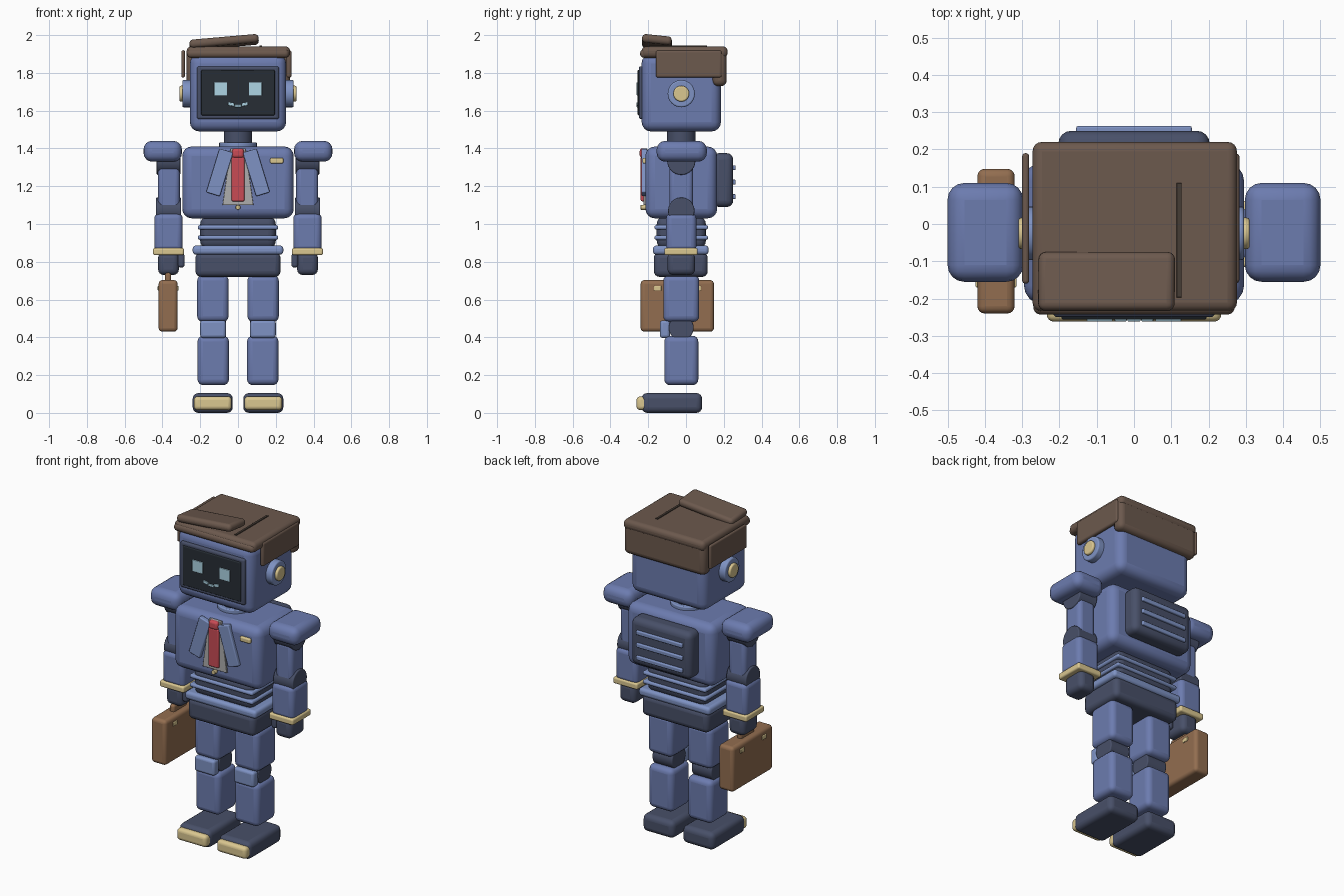
import bpy, bmesh, math
from mathutils import Matrix

if "Cube" in bpy.data.objects:
    bpy.data.objects.remove(bpy.data.objects["Cube"])


def material(name, r, g, b):
    m = bpy.data.materials.new(name)
    m.diffuse_color = (r, g, b, 1)
    m.use_nodes = True
    m.node_tree.nodes["Principled BSDF"].inputs["Base Color"].default_value = m.diffuse_color
    return m


BLUE = material("blue", .15, .20, .43)
LIGHT = material("light_blue", .21, .29, .55)
DARK = material("dark_blue", .065, .08, .14)
HAIR = material("dark_brown", .15, .10, .075)
PART = material("parting_brown", .06, .045, .035)
CASE = material("tan_brown", .29, .155, .08)
GOLD = material("gold", .70, .57, .28)
RED = material("red", .58, .07, .09)
SHIRT = material("shirt_grey", .42, .42, .42)
SCREEN = material("screen", .02, .027, .035)
GLOW = material("glow", .42, .66, .78)


def finish(name, bm, mat, bevel, angle=40):
    me = bpy.data.meshes.new(name)
    bmesh.ops.recalc_face_normals(bm, faces=bm.faces)
    bm.to_mesh(me)
    bm.free()
    ob = bpy.data.objects.new(name, me)
    bpy.context.collection.objects.link(ob)
    me.materials.append(mat)
    for p in me.polygons:
        p.use_smooth = True
    if bevel:
        mod = ob.modifiers.new("bevel", "BEVEL")
        mod.width, mod.segments = bevel, 4
        mod.limit_method, mod.angle_limit = "ANGLE", math.radians(50)
    bpy.ops.object.select_all(action="DESELECT")
    ob.select_set(True)
    bpy.context.view_layer.objects.active = ob
    bpy.ops.object.shade_smooth_by_angle(angle=math.radians(angle))
    return ob


def box(name, x, y, z, mat, bevel=.01, rot=(0, 0, 0)):
    """Rounded box from its (min, max) range on each axis."""
    bm = bmesh.new()
    bmesh.ops.create_cube(bm, size=1)
    size = [abs(r[1] - r[0]) for r in (x, y, z)]
    bmesh.ops.scale(bm, vec=size, verts=bm.verts)
    ob = finish(name, bm, mat, min(bevel, min(size) * .48))
    ob.location = [(r[0] + r[1]) / 2 for r in (x, y, z)]
    ob.rotation_euler = [math.radians(a) for a in rot]
    return ob


def cyl(name, loc, r, depth, axis, mat, bevel=.006):
    bm = bmesh.new()
    turn = {"X": Matrix.Rotation(math.pi / 2, 4, "Y"),
            "Y": Matrix.Rotation(math.pi / 2, 4, "X"), "Z": Matrix()}[axis]
    bmesh.ops.create_cone(bm, cap_ends=True, segments=32, radius1=r, radius2=r,
                          depth=depth, matrix=turn)
    ob = finish(name, bm, mat, bevel)
    ob.location = loc
    return ob


# Head with screen face
box("head", (-.255, .255), (-.235, .185), (1.49, 1.90), BLUE, .05)
box("screen_frame", (-.217, .217), (-.25, -.22), (1.555, 1.835), DARK, .012)
box("screen", (-.195, .195), (-.256, -.24), (1.575, 1.815), SCREEN, .006)
for s, side in ((-1, "left"), (1, "right")):
    box(f"{side}_eye", (s * .092 - .035, s * .092 + .035), (-.261, -.25), (1.68, 1.75), GLOW, .003)
    box(f"{side}_smile", (s * .036 - .016, s * .036 + .016), (-.261, -.25), (1.626, 1.642), GLOW, .003,
        (0, -s * 10, 0))
    cyl(f"{side}_ear_disc", (s * .27, -.025, 1.69), .072, .05, "X", LIGHT, .008)
    cyl(f"{side}_ear_cap", (s * .295, -.025, 1.69), .042, .03, "X", GOLD, .008)
box("middle_smile", (-.018, .018), (-.261, -.25), (1.618, 1.632), GLOW, .003)

# Blocky hair
box("hair_top", (-.272, .276), (-.235, .22), (1.88, 1.94), HAIR, .025)
box("hair_fringe", (-.27, .27), (-.243, -.14), (1.88, 1.925), HAIR, .02)
box("hair_back", (-.272, .276), (.14, .215), (1.73, 1.935), HAIR, .03)
for s, side in ((-1, "left"), (1, "right")):
    box(f"{side}_hair_side", (s * .278 - .022, s * .278 + .005 - (s < 0) * .008), (-.16, .19), (1.775, 1.92), HAIR, .012)
box("hair_sweep", (-.257, .11), (-.233, -.075), (1.94, 1.985), HAIR, .02, (-6, -5, 0))
box("hair_parting", (.114, .128), (-.197, .11), (1.935, 1.945), PART, .002)

# Neck and torso
cyl("neck", (0, -.025, 1.46), .075, .12, "Z", DARK)
cyl("neck_ring", (0, -.025, 1.415), .1, .034, "Z", LIGHT)
box("torso", (-.295, .295), (-.215, .165), (1.03, 1.41), BLUE, .05)
box("back_pack", (-.203, .203), (.14, .25), (1.09, 1.375), DARK, .035)
for i, z in enumerate((1.145, 1.222, 1.298)):
    box(f"back_vent_{i + 1}", (-.155, .155), (.235, .263), (z - .013, z + .013), LIGHT, .006)

# Shirt, lapels and tie
bm = bmesh.new()
outline = ((-.082, 1.1), (.082, 1.1), (.04, 1.4), (-.04, 1.4))
face = bm.faces.new([bm.verts.new((x, -.205, z)) for x, z in outline])
ext = bmesh.ops.extrude_face_region(bm, geom=[face])["geom"]
bmesh.ops.translate(bm, vec=(0, -.02, 0), verts=[v for v in ext if isinstance(v, bmesh.types.BMVert)])
finish("shirt_front", bm, SHIRT, .003)
for s, side in ((-1, "left"), (1, "right")):
    box(f"{side}_lapel", (s * .097 - .038, s * .097 + .038), (-.236, -.205), (1.152, 1.394), LIGHT, .006,
        (0, -s * 17, 0))
box("tie", (-.034, .034), (-.24, -.21), (1.12, 1.355), RED, .008)
box("tie_knot", (-.031, .031), (-.245, -.21), (1.35, 1.4), RED, .014)
cyl("jacket_button", (0, -.225, 1.088), .013, .03, "Y", GOLD, .003)
box("chest_pin", (.17, .24), (-.23, -.205), (1.32, 1.35), GOLD, .008)

# Waist and hips
box("waist", (-.2, .2), (-.155, .105), (.87, 1.04), DARK, .04)
for i, z in enumerate((.928, .982)):
    box(f"waist_ring_{i + 1}", (-.213, .213), (-.167, .117), (z - .012, z + .012), LIGHT, .011)
box("belt", (-.24, .24), (-.175, .12), (.838, .886), LIGHT, .018)
box("pelvis", (-.225, .225), (-.17, .115), (.72, .85), DARK, .03)

# Arms and legs
for s, side in ((-1, "left"), (1, "right")):
    def limb(part, x0, x1, y, z, mat, bevel):
        return box(f"{side}_{part}", sorted((s * x0, s * x1)), y, z, mat, bevel)

    limb("shoulder", .297, .5, (-.155, .11), (1.33, 1.44), BLUE, .045)
    cyl(f"{side}_shoulder_joint", (s * .368, -.025, 1.335), .075, .125, "X", DARK)
    limb("upper_arm", .308, .424, (-.088, .038), (1.07, 1.31), BLUE, .025)
    cyl(f"{side}_elbow", (s * .368, -.025, 1.07), .07, .134, "X", DARK)
    limb("forearm", .293, .443, (-.105, .055), (.855, 1.057), BLUE, .028)
    limb("cuff", .286, .45, (-.115, .062), (.835, .873), GOLD, .01)
    limb("hand", .313, .423, (-.098, .048), (.73, .85), DARK, .03)
    limb("thumb", .283, .318, (-.09, -.035), (.77, .845), DARK, .014)

    cyl(f"{side}_hip", (s * .132, -.025, .745), .08, .14, "X", DARK)
    limb("thigh", .05, .216, (-.12, .07), (.482, .73), BLUE, .03)
    cyl(f"{side}_knee", (s * .132, -.025, .45), .066, .135, "X", DARK)
    limb("knee_pad", .064, .2, (-.138, -.085), (.397, .49), LIGHT, .015)
    limb("shin", .048, .214, (-.115, .065), (.147, .408), BLUE, .03)
    limb("shoe", .028, .24, (-.235, .085), (0, .105), DARK, .03)
    limb("toe_cap", .034, .234, (-.262, -.2), (.015, .087), GOLD, .02)

# Briefcase
box("briefcase", (-.42, -.32), (-.24, .148), (.43, .703), CASE, .02)
box("briefcase_handle", (-.386, -.354), (-.11, .02), (.69, .742), CASE, .012)
for i, y in enumerate((-.15, .06)):
    box(f"briefcase_latch_{i + 1}", (-.425, -.315), (y - .02, y + .02), (.647, .673), GOLD, .004)
